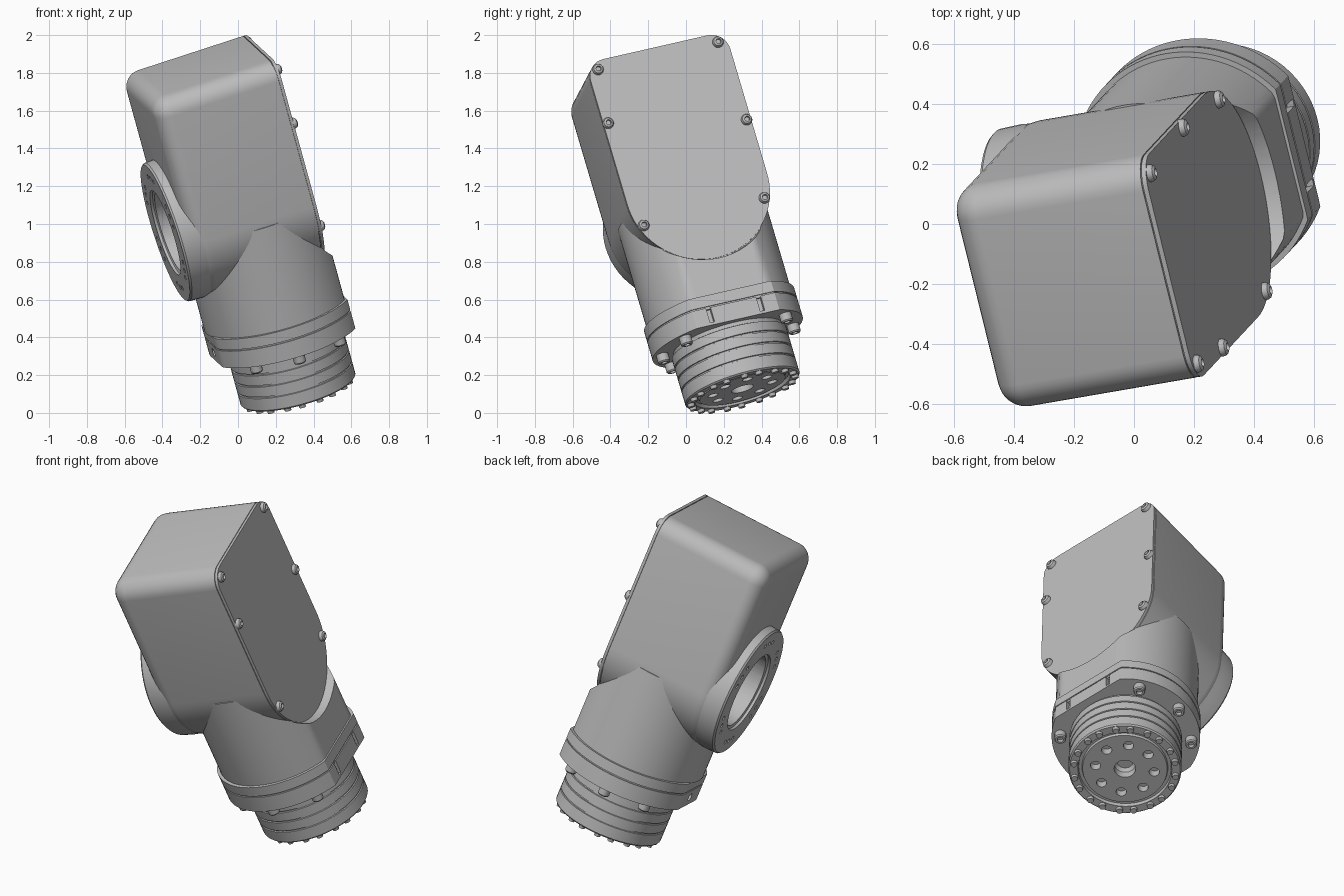
import bpy, bmesh
from math import sin, cos, pi, radians
from mathutils import Matrix, Vector

cube = bpy.data.objects.get("Cube")
if cube:
    bpy.data.objects.remove(cube)

# Tilted frame: local x = bore axis, local z = long axis
W = Vector((-0.255, -0.274, 0.927)).normalized()
U = Vector((0.935, 0.159, 0.313))
U = (U - W * U.dot(W)).normalized()
V = W.cross(U)
FRAME = Matrix((U, V, W)).transposed().to_4x4()

AX, MID, BORE_Z = 0.385, 0.237, 1.0      # neck axis x, centre y, bore height
BACK, FRONT, TOP, HALF = -0.025, 0.655, 1.81, 0.39

grey = bpy.data.materials.new("cast_grey")
grey.use_nodes = True
grey.diffuse_color = (0.5, 0.5, 0.5, 1)
grey.node_tree.nodes["Principled BSDF"].inputs["Base Color"].default_value = (0.5, 0.5, 0.5, 1)

NECK = Matrix.Translation((AX, MID, 0))
BORE = Matrix.Translation((0, MID, BORE_Z)) @ Matrix.Rotation(pi / 2, 4, 'Y')


def finish(bm, name):
    bmesh.ops.recalc_face_normals(bm, faces=bm.faces[:])
    mesh = bpy.data.meshes.new(name)
    bm.to_mesh(mesh)
    bm.free()
    mesh.materials.append(grey)
    ob = bpy.data.objects.new(name, mesh)
    bpy.context.scene.collection.objects.link(ob)
    ob.matrix_world = FRAME
    return ob


def lathe(name, profile, place, steps=64):
    """Spin (radius, height) points around z, then place the result."""
    bm = bmesh.new()
    vs = [bm.verts.new((r, 0, h)) for r, h in profile]
    es = [bm.edges.new(p) for p in zip(vs, vs[1:])]
    bmesh.ops.spin(bm, geom=vs + es, cent=(0, 0, 0), axis=(0, 0, 1),
                   angle=2 * pi, steps=steps, use_duplicate=False)
    bmesh.ops.remove_doubles(bm, verts=bm.verts[:], dist=1e-4)
    bm.transform(place)
    return finish(bm, name)


def prism(name, outline, lo, hi, place=Matrix(), fillet=0):
    """Extrude a flat outline along z; optionally round the lower rim."""
    bm = bmesh.new()
    base = bm.faces.new([bm.verts.new((x, y, lo)) for x, y in outline])
    new = bmesh.ops.extrude_face_region(bm, geom=[base], use_keep_orig=True)["geom"]
    bmesh.ops.translate(bm, vec=(0, 0, hi - lo),
                        verts=[g for g in new if isinstance(g, bmesh.types.BMVert)])
    if fillet:
        bmesh.ops.bevel(bm, geom=list(base.edges), offset=fillet, segments=6,
                        profile=0.5, affect='EDGES')
    bm.transform(place)
    return finish(bm, name)


def studs(name, places, r1, r2, depth, segs=16):
    """Several short cylinders in one mesh."""
    bm = bmesh.new()
    for m in places:
        bmesh.ops.create_cone(bm, cap_ends=True, segments=segs, radius1=r1,
                              radius2=r2, depth=depth, matrix=m)
    return finish(bm, name)


def boxes(name, items):
    bm = bmesh.new()
    for pos, size in items:
        bmesh.ops.create_cube(bm, size=1, matrix=Matrix.Translation(pos) @ Matrix.Diagonal((*size, 1)))
    return finish(bm, name)


def ring(place, radius, height, angles):
    return [place @ Matrix.Translation((radius * cos(t), radius * sin(t), height)) for t in angles]


def around(n):
    return [2 * pi * i / n for i in range(n)]


def cut(targets, cutter):
    for ob in targets:
        mod = ob.modifiers.new("cut", 'BOOLEAN')
        mod.operation, mod.solver, mod.object = 'DIFFERENCE', 'EXACT', cutter
        bpy.context.view_layer.update()
        bpy.context.view_layer.objects.active = ob
        bpy.ops.object.modifier_apply(modifier=mod.name)
    bpy.data.objects.remove(cutter)


def arc(cx, cy, r, start, end, n):
    return [(cx + r * cos(radians(start + (end - start) * i / n)),
             cy + r * sin(radians(start + (end - start) * i / n))) for i in range(n + 1)]


def housing_outline(half, top, corner):
    """Arched lower end with two rounded upper corners, as (y, z)."""
    return (arc(MID, BORE_Z, half, 180, 360, 40)
            + arc(MID + half - corner, top - corner, corner, 0, 90, 8)
            + arc(MID - half + corner, top - corner, corner, 90, 180, 8))


def flatted(r, plus, minus, n=96):
    """Circle with flats on its two x sides."""
    return [(max(-minus, min(plus, r * cos(t))), r * sin(t)) for t in around(n)]


# Maps outline (y, z) with height x
SIDE = Matrix(((0, 0, 1, 0), (1, 0, 0, 0), (0, 1, 0, 0), (0, 0, 0, 1)))

# Main housing, its cover and the cover screws
housing = prism("housing", housing_outline(HALF, TOP, 0.1), BACK, FRONT, SIDE, fillet=0.09)
cover_seam = prism("cover_seam", housing_outline(HALF - 0.006, TOP - 0.006, 0.095),
                   FRONT - 0.01, FRONT + 0.005, SIDE)
cover = prism("cover", housing_outline(HALF, TOP, 0.1), FRONT + 0.004, FRONT + 0.02, SIDE)
spots = [(-0.335, 1.76), (0.335, 1.76), (-0.365, 1.46), (0.365, 1.31), (-0.337, 0.87), (0.337, 0.87)]
for i, (dy, z) in enumerate(spots):
    seat = Matrix.Translation((FRONT + 0.02, MID + dy, z)) @ Matrix.Rotation(pi / 2, 4, 'Y')
    lathe(f"cover_screw_{i + 1}", [(0, -0.005), (0.03, -0.005), (0.03, 0.008), (0.025, 0.018),
                                   (0.014, 0.024), (0.012, 0.012), (0, 0.012)], seat, 16)

# Neck, trimmed around the lower end of the cover
neck = prism("neck", flatted(0.396, 0.335, 0.396), 0.40, 0.97, NECK)
cut([neck], lathe("trim", [(0, 0.672), (0.395, 0.672), (0.45, 0.9), (0, 0.9)], BORE))

# Output flange on the bore side
flange = lathe("bore_flange", [(0, 0.2), (0.37, 0.2), (0.388, 0), (0.385, -0.07), (0.377, -0.08),
                               (0.235, -0.08), (0.235, -0.065), (0.225, -0.06), (0, -0.06)], BORE)
cut([flange], studs("flange_holes", ring(BORE, 0.31, -0.08, [radians(a + d) for a in range(0, 360, 60)
                                                              for d in (-11, 0, 11)]), 0.013, 0.013, 0.06, 12))
cut([housing, neck, flange], lathe("bore", [(0, -0.2), (0.218, -0.2), (0.218, 0.1), (0.2, 0.1),
                                            (0.2, 0.36), (0, 0.36)], BORE))

# Bolted collar in two layers with fine seams
prism("collar_upper", flatted(0.414, 0.345, 0.385), 0.345, 0.405, NECK)
prism("collar_seam", flatted(0.406, 0.337, 0.377), 0.33, 0.35, NECK)
collar = prism("collar_lower", flatted(0.414, 0.345, 0.385), 0.24, 0.337, NECK)
cut([collar], boxes("slots", [((AX + 0.345, MID + s * 0.14, 0.3), (0.05, 0.025, 0.09)) for s in (-1, 1)]))
cut([collar], studs("side_hole", [Matrix.Translation((0, MID, 0.29)) @ Matrix.Rotation(pi / 2, 4, 'Y')],
                    0.022, 0.022, 0.08))
for i, a in enumerate((50, 92, 130, -50, -92, -130)):
    seat = ring(NECK, 0.365, 0.245, [radians(a)])[0]
    lathe(f"collar_bolt_{i + 1}", [(0, 0), (0.033, 0), (0.033, -0.045), (0.028, -0.052), (0.017, -0.052),
                                   (0.017, -0.03), (0, -0.03)], seat, 16)

# Gear unit: grooved drum with a stepped end face
outer = [(0.315, -0.042)]
for z in (0.025, 0.09, 0.155):
    outer += [(0.315, z), (0.308, z + 0.002), (0.308, z + 0.008), (0.315, z + 0.01)]
drum = lathe("gear_drum", [(0, 0.02), (0.045, 0.02), (0.06, 0), (0.06, -0.045), (0.236, -0.045),
                           (0.24, -0.03), (0.258, -0.03), (0.262, -0.05), (0.308, -0.05)] + outer
             + [(0.315, 0.215), (0.3, 0.22), (0.3, 0.26), (0, 0.26)], NECK)
cut([drum], studs("face_holes", ring(NECK, 0.165, -0.04, around(8)), 0.029, 0.029, 0.08))
rim = [t + d for t in around(10) for d in (-0.14, 0.14)]
studs("rim_bolts", ring(NECK, 0.286, -0.055, rim), 0.018, 0.021, 0.024, 12)

# Smooth rounded surfaces, keep real edges crisp
bpy.ops.object.select_all(action='DESELECT')
for ob in bpy.context.scene.objects:
    if ob.type == 'MESH' and grey.name in ob.data.materials:
        ob.select_set(True)
        bpy.context.view_layer.objects.active = ob
bpy.ops.object.shade_smooth_by_angle(angle=radians(30))
